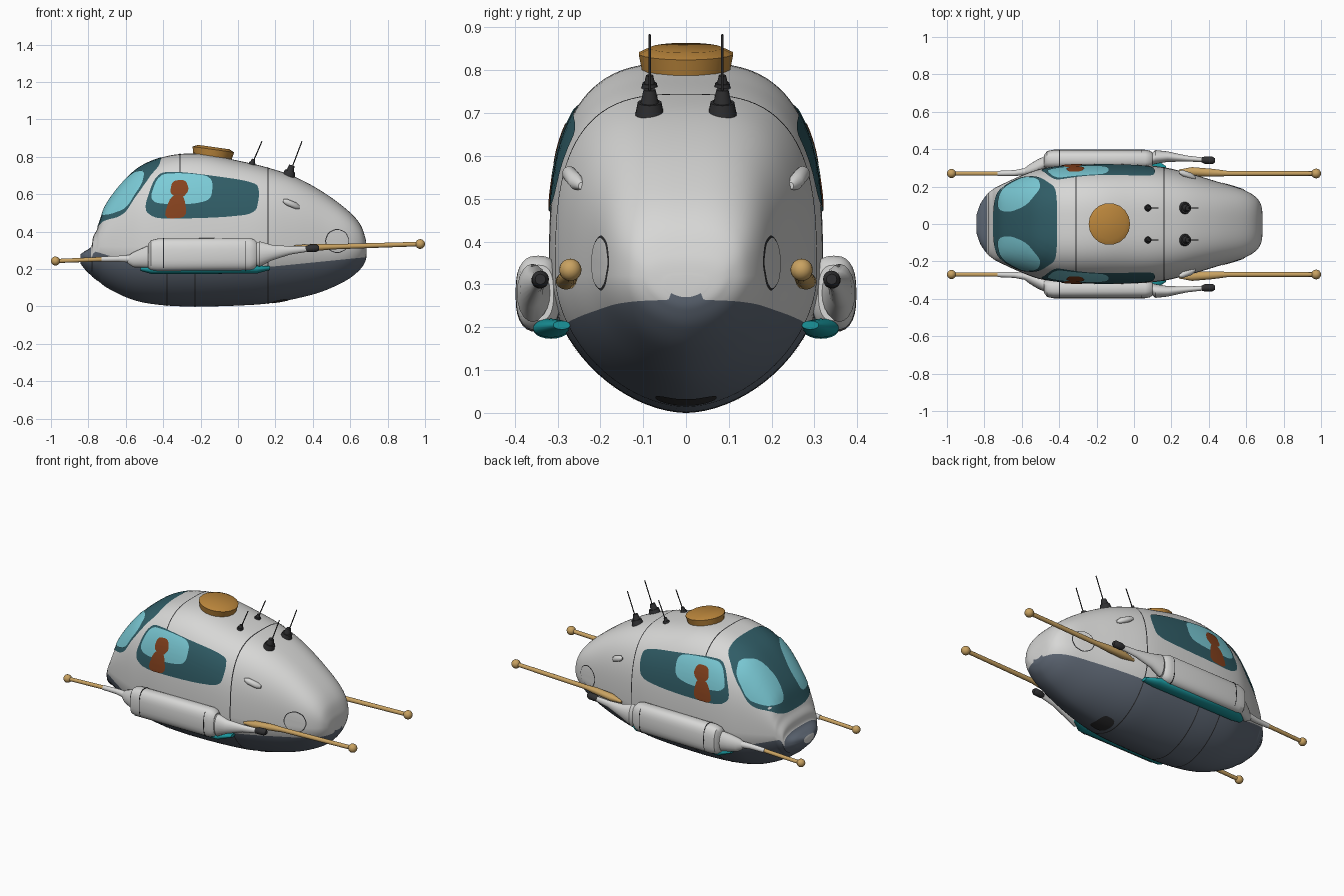
import bpy, bmesh
from math import sin, cos, pi, radians, asin
from mathutils import Vector, Matrix
from mathutils.bvhtree import BVHTree

cube = bpy.data.objects.get("Cube")
if cube:
    bpy.data.objects.remove(cube, do_unlink=True)


def material(name, r, g, b):
    m = bpy.data.materials.new(name)
    m.use_nodes = True
    m.diffuse_color = (r, g, b, 1)
    node = next(n for n in m.node_tree.nodes if n.type == 'BSDF_PRINCIPLED')
    node.inputs["Base Color"].default_value = (r, g, b, 1)
    return m


WHITE = material("white shell", .68, .68, .67)
SLATE = material("slate hull", .115, .14, .18)
GLASS = material("dark teal glass", .03, .11, .135)
SHINE = material("light cyan reflection", .2, .6, .68)
BRASS = material("pale brass", .58, .36, .12)
GOLD = material("deep gold", .5, .24, .045)
BROWN = material("brown figure", .24, .055, .013)
DARK = material("dark metal", .03, .03, .032)
TEAL = material("teal underside", .01, .3, .33)


def finish(name, bm, *mats, angle=40):
    me = bpy.data.meshes.new(name)
    bm.to_mesh(me)
    bm.free()
    for m in mats:
        me.materials.append(m)
    me.shade_smooth()
    me.set_sharp_from_angle(angle=radians(angle))
    ob = bpy.data.objects.new(name, me)
    bpy.context.collection.objects.link(ob)
    return ob


def loft(rings):
    """Skin closed rings of points and cap both ends."""
    bm = bmesh.new()
    rows = [[bm.verts.new(p) for p in ring] for ring in rings]
    n = len(rows[0])
    skin = []
    for a, b in zip(rows, rows[1:]):
        for k in range(n):
            l = (k + 1) % n
            skin.append((bm.faces.new((a[k], a[l], b[l], b[k])), k))
    bm.faces.new(rows[0])
    bm.faces.new(rows[-1])
    bmesh.ops.recalc_face_normals(bm, faces=bm.faces)
    return bm, skin


def power(v, e):
    return (abs(v) ** e) * (1 if v >= 0 else -1)


def tube(name, mat, path, e=1.0, n=20):
    """Elliptical tube along x; path rows are x, y, z, y radius, z radius."""
    rings = [[(x, y + ry * power(cos(2 * pi * k / n), e), z + rz * power(sin(2 * pi * k / n), e))
              for k in range(n)] for x, y, z, ry, rz in path]
    return finish(name, loft(rings)[0], mat)


def ball(name, mat, centre, r):
    bm = bmesh.new()
    bmesh.ops.create_uvsphere(bm, u_segments=18, v_segments=12, radius=r,
                              matrix=Matrix.Translation(centre))
    return finish(name, bm, mat)


def cone(name, mat, start, end, r1, r2):
    a, b = Vector(start), Vector(end)
    turn = (b - a).to_track_quat('Z', 'Y').to_matrix().to_4x4()
    bm = bmesh.new()
    bmesh.ops.create_cone(bm, cap_ends=True, segments=18, radius1=r1, radius2=r2,
                          depth=(b - a).length, matrix=Matrix.Translation((a + b) / 2) @ turn)
    return finish(name, bm, mat)


# Body stations from nose to tail: x, roof z, keel z, half width
STATIONS = [Vector(s) for s in (
    (-.842, .28, .23, .05), (-.82, .295, .2, .11), (-.785, .32, .165, .16), (-.775, .37, .155, .17),
    (-.755, .41, .14, .185), (-.74, .45, .13, .195), (-.7, .55, .1, .215), (-.6, .68, .05, .26),
    (-.5, .76, .02, .295), (-.35, .81, .003, .315), (-.18, .815, 0, .32), (0, .78, .005, .318),
    (.15, .745, .015, .305), (.3, .695, .04, .27), (.45, .615, .08, .225), (.58, .52, .14, .185),
    (.65, .445, .195, .145), (.68, .37, .24, .1), (.687, .32, .27, .05))]


def stations(steps=7):
    for i in range(len(STATIONS) - 1):
        p, q, r, s = (STATIONS[max(0, min(len(STATIONS) - 1, i + d))] for d in (-1, 0, 1, 2))
        for k in range(steps):
            t = k / steps
            yield (q * 2 + (r - p) * t + (p * 2 - q * 5 + r * 4 - s) * t * t
                   + (q * 3 - p - r * 3 + s) * t ** 3) / 2
    yield STATIONS[-1]


UPPER, SKIRT, HULL = 24, 5, 14
SOFT = 2 / 1.8


def body_ring(st):
    x, top, keel, w = st
    mid = min(.32, keel + .6 * (top - keel))
    line = .2 + .1 * max(0, x - .05) + .3 * max(0, -.45 - x)
    line = max(keel + .01, min(line, mid - .003))
    split = asin(((mid - line) / (mid - keel)) ** (1 / SOFT))
    half = []
    for j in range(UPPER):
        a = pi / 2 * (1 - j / UPPER)
        half.append((w * abs(cos(a)) ** (2 / 3), mid + (top - mid) * sin(a) ** (2 / 3)))
    angles = [split * j / SKIRT for j in range(SKIRT)]
    angles += [split + (pi / 2 - split) * j / HULL for j in range(HULL + 1)]
    half += [(w * abs(cos(a)) ** SOFT, mid - (mid - keel) * sin(a) ** SOFT) for a in angles]
    full = half + [(-y, z) for y, z in half[-2:0:-1]]
    return [(x, y, z) for y, z in full]


bm, skin = loft([body_ring(s) for s in stations()])
count = 2 * (UPPER + SKIRT + HULL)
for face, k in skin:
    low = min(k, count - 1 - k) >= UPPER + SKIRT
    face.material_index = int(low or face.calc_center_median().x < -.785)
tree = BVHTree.FromBMesh(bm)
finish("body", bm, WHITE, SLATE, angle=60)


def rounded(pts, times=3):
    pts = [Vector(p) for p in pts]
    for _ in range(times):
        pts = [v for a, b in zip(pts, pts[1:] + pts[:1]) for v in (a.lerp(b, .2), a.lerp(b, .8))]
    return pts


def plate(name, mat, pts, lift, out, u=(1, 0, 0), v=(0, 0, 1), origin=(0, 0, 0), rings=9, times=3):
    """Drape a rounded outline, drawn in the u-v plane, onto the body from direction out."""
    u, v, out, origin = Vector(u), Vector(v), Vector(out).normalized(), Vector(origin)
    pts = rounded(pts, times)
    mid = sum(pts, Vector((0, 0))) / len(pts)
    bm = bmesh.new()

    def drop(p):
        hit, normal, _, _ = tree.ray_cast(origin + u * p.x + v * p.y + out * 2, -out)
        return bm.verts.new(hit + normal * lift) if hit else None
    rows = [[drop(mid.lerp(p, r / rings)) for p in pts] for r in range(1, rings + 1)]
    hub, n = drop(mid), len(pts)
    for k in range(n):
        l = (k + 1) % n
        quads = [(hub, rows[0][k], rows[0][l])]
        quads += [(a[k], b[k], b[l], a[l]) for a, b in zip(rows, rows[1:])]
        for q in quads:
            if all(q):
                f = bm.faces.new(q)
                f.normal_update()
                if f.normal.dot(out) < 0:
                    f.normal_flip()
    return finish(name, bm, mat, angle=80)


def seam(name, x, a0, a1, n=60):
    bm = bmesh.new()
    rows = []
    for i in range(n + 1):
        a = radians(a0 + (a1 - a0) * i / n)
        d = Vector((0, cos(a), sin(a)))
        pair = []
        for dx in (-.003, .003):
            hit, normal, _, _ = tree.ray_cast(Vector((x + dx, 0, .4)) + d * 2, -d)
            pair.append(bm.verts.new(hit + normal * .002))
        rows.append(pair)
    for a, b in zip(rows, rows[1:]):
        bm.faces.new((a[0], a[1], b[1], b[0]))
    finish(name, bm, DARK)


# Panel seams
seam("rear_seam", .16, 0, 360, 120)
seam("roof_seam", -.31, 50, 130)
for x in (-.38, -.23):
    seam("hull_seam", x, 215, 325)

# Windscreen with two reflections
screen = dict(out=(-.76, 0, .65), u=(0, 1, 0), v=(.65, 0, .76), origin=(-.6, 0, .62))
plate("windscreen", GLASS, [(-.14, -.25), (.14, -.25), (.25, -.12), (.255, .08), (.18, .255),
                            (-.18, .255), (-.255, .08), (-.25, -.12)], .003, **screen)
for s in (1, -1):
    plate("windscreen_reflection", SHINE,
          [(s * a, b) for a, b in ((.08, -.19), (.19, -.17), (.25, -.07), (.245, .08),
                                   (.19, .15), (.1, .09), (.06, -.05))], .006, **screen)

# Belly hatch
plate("belly_hatch", DARK, [(.18, -.07), (.27, -.07), (.27, .07), (.18, .07)], .003,
      (0, 0, -1), v=(0, 1, 0))

for s in (1, -1):
    side = (0, s, 0)
    # Side window, reflection and seated figure
    plate("side_window", GLASS, [(-.52, .465), (-.44, .715), (-.3, .72), (.1, .665), (.115, .6),
                                 (.095, .495), (-.1, .475)], .003, side)
    plate("window_reflection", SHINE, [(-.48, .55), (-.425, .705), (-.3, .712), (-.135, .695),
                                       (-.14, .57), (-.25, .545)], .005, side)
    plate("figure_body", BROWN, [(-.4, .468), (-.36, .59), (-.29, .6), (-.27, .475)], .007, side, times=2)
    plate("figure_head", BROWN, [(-.365, .6), (-.35, .67), (-.28, .675), (-.26, .62), (-.3, .575)],
          .008, side)
    # Round rear access cover
    for name, mat, r, lift in (("cover_rim", DARK, .068, .001), ("cover", WHITE, .063, .003)):
        plate(name, mat, [(.53 + r * cos(k * pi / 4), .35 + r * sin(k * pi / 4)) for k in range(8)],
              lift, side)
    # Small side vent
    tube("side_vent", WHITE, [(.24, s * .278, .565, .006, .008), (.26, s * .272, .558, .017, .018),
                              (.31, s * .255, .538, .017, .018), (.33, s * .245, .53, .006, .008)])
    # Side pod with tapered ends
    tube("side_pod", WHITE, [(-.48, s * .335, .27, .035, .065), (-.465, s * .343, .274, .047, .08),
                             (-.43, s * .345, .276, .052, .087), (.06, s * .345, .28, .052, .087),
                             (.085, s * .345, .28, .047, .08), (.1, s * .345, .28, .036, .065)], .75, 28)
    for x in (-.4, .04):
        tube("pod_band", DARK, [(x, s * .345, .278, .053, .088), (x + .004, s * .345, .278, .053, .088)], .75, 28)
    tube("pod_nose", WHITE, [(-.59, s * .28, .25, .014, .02), (-.56, s * .288, .25, .03, .04),
                             (-.52, s * .305, .258, .038, .05), (-.47, s * .33, .268, .036, .062)])
    tube("pod_tail", WHITE, [(.09, s * .345, .28, .03, .055), (.115, s * .358, .28, .037, .068),
                             (.18, s * .36, .288, .028, .042), (.28, s * .35, .3, .016, .022),
                             (.4, s * .341, .31, .011, .013)])
    tube("pod_tip", DARK, [(.36, s * .343, .308, .013, .014), (.38, s * .341, .31, .02, .02),
                           (.42, s * .34, .312, .02, .02), (.432, s * .34, .312, .012, .012)])
    tube("pod_underside", TEAL, [(-.52, s * .29, .2, .02, .01), (-.46, s * .315, .195, .042, .022),
                                 (.1, s * .315, .198, .042, .022), (.17, s * .29, .205, .02, .01)])
    # Front and rear poles
    tube("front_bracket", WHITE, [(-.73, s * .27, .253, .014, .014), (-.64, s * .272, .255, .016, .016),
                                  (-.55, s * .285, .255, .02, .022)])
    tube("front_pole", BRASS, [(-.975, s * .27, .243, .011, .011), (-.7, s * .27, .254, .012, .012)])
    ball("front_pole_knob", BRASS, (-.976, s * .27, .243), .024)
    tube("rear_pole", BRASS, [(.24, s * .285, .3, .006, .008), (.31, s * .28, .308, .024, .02),
                              (.42, s * .274, .316, .021, .019), (.5, s * .27, .319, .014, .014),
                              (.975, s * .27, .334, .012, .012)])
    ball("rear_pole_knob", BRASS, (.974, s * .27, .334), .026)
    # Whip aerials on stepped bases
    for x, z, size, tip in ((.072, .752, .6, .128), (.27, .695, 1, .342)):
        y, h = s * .085, size * .03
        cone("aerial_foot", DARK, (x, y, z), (x + h * .3, y, z + h), .034 * size, .028 * size)
        cone("aerial_neck", DARK, (x + h * .3, y, z + h), (x + h * .6, y, z + h * 2), .021 * size, .014 * size)
        cone("aerial_whip", DARK, (x + h * .4, y, z + h), (tip, y, .883), .003, .003)

# Roof hatch, a shallow tilted drum with a domed lid
up = Vector((.14, 0, 1)).normalized()
base = Vector((-.14, 0, .78))
cone("roof_hatch", GOLD, base, base + up * .06, .1, .112)
cone("roof_hatch_lid", GOLD, base + up * .06, base + up * .073, .112, .085)
